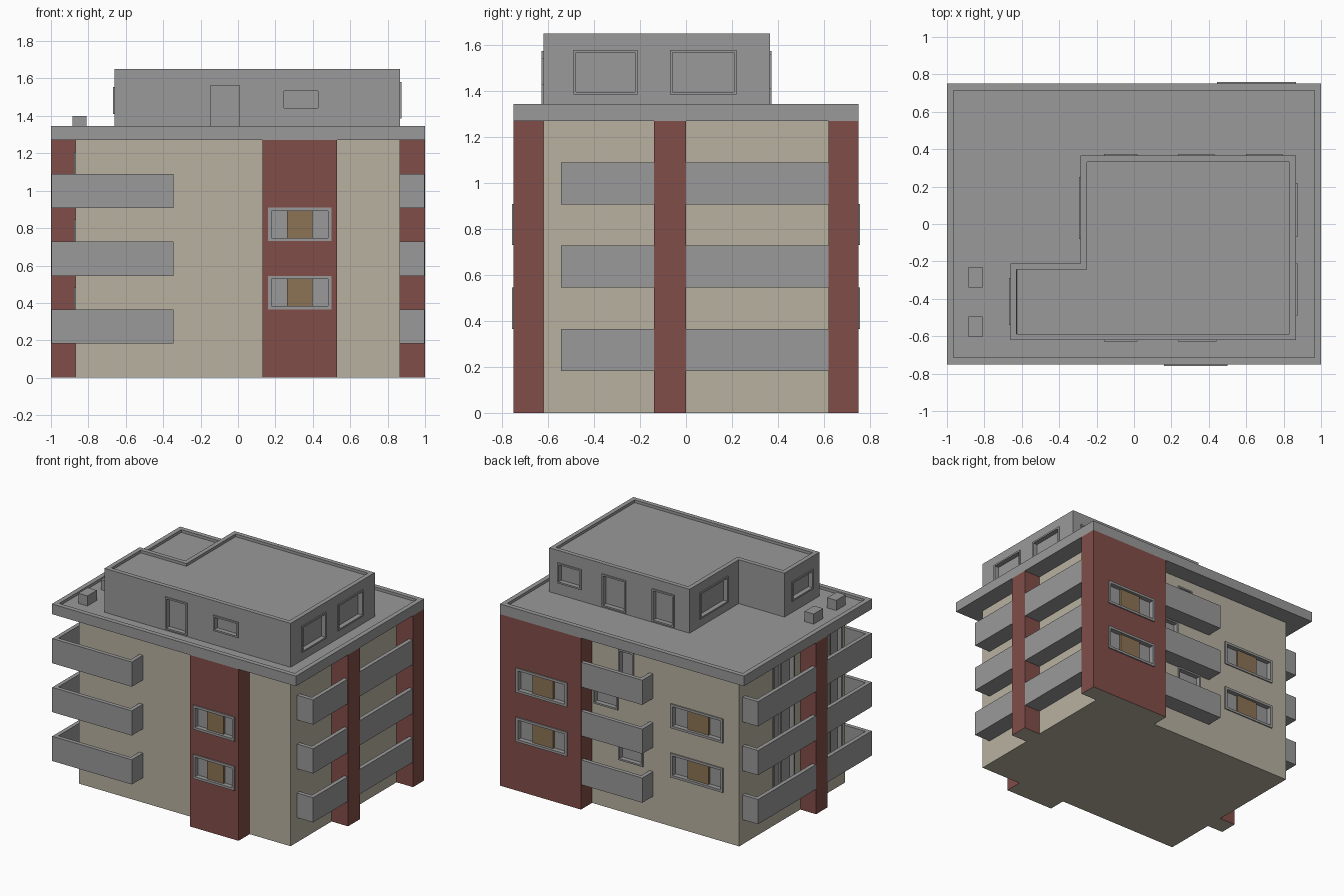
import bpy, bmesh

cube = bpy.data.objects.get("Cube")
if cube:
    bpy.data.objects.remove(cube, do_unlink=True)


def material(name, rgb):
    m = bpy.data.materials.new(name)
    m.use_nodes = True
    m.diffuse_color = (*rgb, 1)
    m.node_tree.nodes["Principled BSDF"].inputs["Base Color"].default_value = (*rgb, 1)
    return m


CREAM = material("cream_plaster", (0.48, 0.44, 0.35))
RED = material("brick_red", (0.22, 0.075, 0.065))
GREY = material("concrete_grey", (0.32, 0.32, 0.32))
TAN = material("tan_panel", (0.26, 0.175, 0.09))


def finish(name, bm, mats):
    me = bpy.data.meshes.new(name)
    bm.to_mesh(me)
    bm.free()
    for m in mats:
        me.materials.append(m)
    ob = bpy.data.objects.new(name, me)
    bpy.context.collection.objects.link(ob)
    return ob


def boxes(name, bounds, *mats):
    """One object from boxes (x0, x1, y0, y1, z0, z1); a second material goes underneath."""
    bm = bmesh.new()
    for x0, x1, y0, y1, z0, z1 in bounds:
        vs = bmesh.ops.create_cube(bm, size=1)["verts"]
        for v in vs:
            v.co = (x1 if v.co.x > 0 else x0, y1 if v.co.y > 0 else y0, z1 if v.co.z > 0 else z0)
    bm.normal_update()
    if len(mats) > 1:
        for f in bm.faces:
            f.material_index = int(f.normal.z < -0.5)
    return finish(name, bm, mats)


def parapet_block(name, outline, z0, z1, rim, drop):
    """Extruded outline whose top is sunk inside a rim."""
    bm = bmesh.new()
    base = bm.faces.new([bm.verts.new((x, y, z0)) for x, y in outline])
    ext = bmesh.ops.extrude_face_region(bm, geom=[base], use_keep_orig=True)
    for v in ext["geom"]:
        if isinstance(v, bmesh.types.BMVert):
            v.co.z = z1
    bmesh.ops.recalc_face_normals(bm, faces=bm.faces)
    top = max(bm.faces, key=lambda f: f.calc_center_median().z)
    bmesh.ops.inset_region(bm, faces=[top], thickness=rim, use_even_offset=True)
    bmesh.ops.inset_region(bm, faces=[top], thickness=0.0002, depth=-drop, use_even_offset=True)
    return finish(name, bm, [GREY])


# Main masses
body = boxes("main_body", [(-0.87, 0.865, -0.62, 0.62, 0, 1.27)], CREAM)
front_pier = boxes("front_pier", [(0.13, 0.53, -0.75, -0.62, 0, 1.27)], RED, CREAM)
back_pier = boxes("back_corner_pier", [(0.335, 1, 0.62, 0.75, 0, 1.27)], RED, CREAM)
boxes("left_fin", [(0.865, 1, -0.14, 0, 0, 1.27)], RED, CREAM)
boxes("right_fin", [(-1, -0.87, -0.23, -0.095, 0, 1.27)], RED, CREAM)
parapet_block("roof_slab", [(-1, -0.75), (1, -0.75), (1, 0.75), (-1, 0.75)], 1.27, 1.345, 0.035, 0.02)
penthouse = parapet_block(
    "penthouse",
    [(-0.66, -0.62), (0.865, -0.62), (0.865, 0.365), (-0.285, 0.365), (-0.285, -0.21), (-0.66, -0.21)],
    1.32, 1.65, 0.033, 0.02)

# Rooftop units
for i, y in enumerate((-0.605, -0.34)):
    boxes(f"rooftop_unit_{i + 1}", [(-0.885, -0.81, y, y + 0.11, 1.32, 1.4)], GREY)

# Balconies: floor plates and parapet walls on every storey
T, E = 0.03, 0.997
BALCONIES = {
    "left_balcony": (
        [(0.86, E, -0.545, 0.62)],
        [(E - T, E, -0.545, 0.62), (0.86, E, -0.545, -0.545 + T)]),
    "corner_balcony": (
        [(-E, -0.86, -0.75, 0.58), (-0.87, -0.345, -0.75, -0.615)],
        [(-E, T - E, -0.75, 0.58), (-E, -0.345, -0.75, T - 0.75),
         (-0.345 - T, -0.345, -0.75, -0.615), (-E, -0.86, 0.58 - T, 0.58)]),
    "back_balcony": (
        [(-0.165, 0.335, 0.615, 0.747)],
        [(-0.165, 0.335, 0.747 - T, 0.747), (-0.165, T - 0.165, 0.615, 0.747)]),
}
STOREYS = (0.183, 0.545, 0.907)
for name, (floors, walls) in BALCONIES.items():
    for i, z in enumerate(STOREYS):
        boxes(f"{name}_{i + 1}",
              [(*f, z, z + T) for f in floors] + [(*w, z, z + 0.183) for w in walls], GREY)

# Openings: each wall collects its cuts, with a frame and panes set in every one
cuts = {}


def on_wall(wall, u0, u1, z0, z1, d0, d1):
    """Box on a wall (axis, position, outward sign) between two outward depths."""
    axis, pos, sign = wall
    n = sorted((pos + sign * d0, pos + sign * d1))
    return (*n, u0, u1, z0, z1) if axis == "x" else (u0, u1, *n, z0, z1)


def opening(name, host, wall, u0, u1, z0, z1, rim=0.012, style="plain"):
    out, deep = 0.008, -0.035
    cuts.setdefault(host.name, []).append(on_wall(wall, u0, u1, z0, z1, deep, 0.05))
    a, b, c, d = u0 + rim, u1 - rim, z0 + rim, z1 - rim
    parts = [(u0, a, z0, z1, deep, out), (b, u1, z0, z1, deep, out),
             (a, b, z0, c, deep, out), (a, b, d, z1, deep, out),
             (a, b, c, d, deep, deep + 0.008)]
    mid, w = (u0 + u1) / 2, (u1 - u0)
    if style == "sliding":
        parts.append((mid - 0.01, mid + 0.01, c, d, deep, deep + 0.02))
    boxes(name, [on_wall(wall, *p) for p in parts], GREY)
    if style == "panel":
        boxes(name + "_panel", [on_wall(wall, mid - 0.2 * w, mid + 0.2 * w, c, d, deep, -0.012)], TAN)


FRONT, BACK = ("y", -0.75, -1), ("y", 0.75, 1)
BACK_WALL, RIGHT_WALL = ("y", 0.62, 1), ("x", -0.87, -1)

# Three-part windows on the lower two storeys
for i, z in enumerate((0.365, 0.73)):
    for name, host, wall, u0, u1 in (
            ("front_window", front_pier, FRONT, 0.16, 0.5),
            ("back_pier_window", back_pier, BACK, 0.445, 0.865),
            ("back_wall_window", body, BACK_WALL, -0.74, -0.31)):
        opening(f"{name}_{i + 1}", host, wall, u0, u1, z, z + 0.18, 0.018, "panel")

# Openings behind the balconies
opening("back_low_window", body, BACK_WALL, -0.085, 0.117, 0.38, 0.545)
opening("back_mid_window", body, BACK_WALL, 0.12, 0.32, 0.745, 0.9)
opening("back_top_door", body, BACK_WALL, -0.01, 0.117, 0.94, 1.2)
for i, z in enumerate(STOREYS):
    opening(f"sliding_door_{i + 1}", body, RIGHT_WALL, -0.02, 0.23, z + 0.035, z + 0.3, style="sliding")
    opening(f"side_door_{i + 1}", body, RIGHT_WALL, -0.58, -0.43, z + 0.035, z + 0.3)

# Penthouse doors and windows
P_FRONT, P_BACK = ("y", -0.62, -1), ("y", 0.365, 1)
P_LEFT, P_RIGHT, P_NOTCH = ("x", 0.865, 1), ("x", -0.66, -1), ("x", -0.285, -1)
for name, wall, u0, u1, z0, z1 in (
        ("front_door", P_FRONT, -0.16, 0.02, 1.335, 1.575),
        ("front_window", P_FRONT, 0.235, 0.44, 1.43, 1.545),
        ("back_door_1", P_BACK, -0.16, 0.02, 1.335, 1.575),
        ("back_door_2", P_BACK, 0.235, 0.43, 1.335, 1.575),
        ("back_window", P_BACK, 0.6, 0.795, 1.41, 1.56),
        ("left_window_1", P_LEFT, -0.49, -0.21, 1.385, 1.58),
        ("left_window_2", P_LEFT, -0.07, 0.22, 1.385, 1.58),
        ("right_window", P_RIGHT, -0.54, -0.29, 1.41, 1.555),
        ("notch_window", P_NOTCH, -0.08, 0.25, 1.385, 1.58)):
    opening("penthouse_" + name, penthouse, wall, u0, u1, z0, z1)

# Cut the recesses into their walls
for host in (body, front_pier, back_pier, penthouse):
    cutter = boxes(host.name + "_cutter", cuts[host.name], host.data.materials[0])
    cutter.hide_render = True
    mod = host.modifiers.new("openings", "BOOLEAN")
    mod.operation, mod.solver, mod.object = "DIFFERENCE", "EXACT", cutter
    bpy.context.view_layer.update()
    cut_mesh = bpy.data.meshes.new_from_object(host.evaluated_get(bpy.context.evaluated_depsgraph_get()))
    host.modifiers.clear()
    host.data = cut_mesh
    bpy.data.objects.remove(cutter, do_unlink=True)
